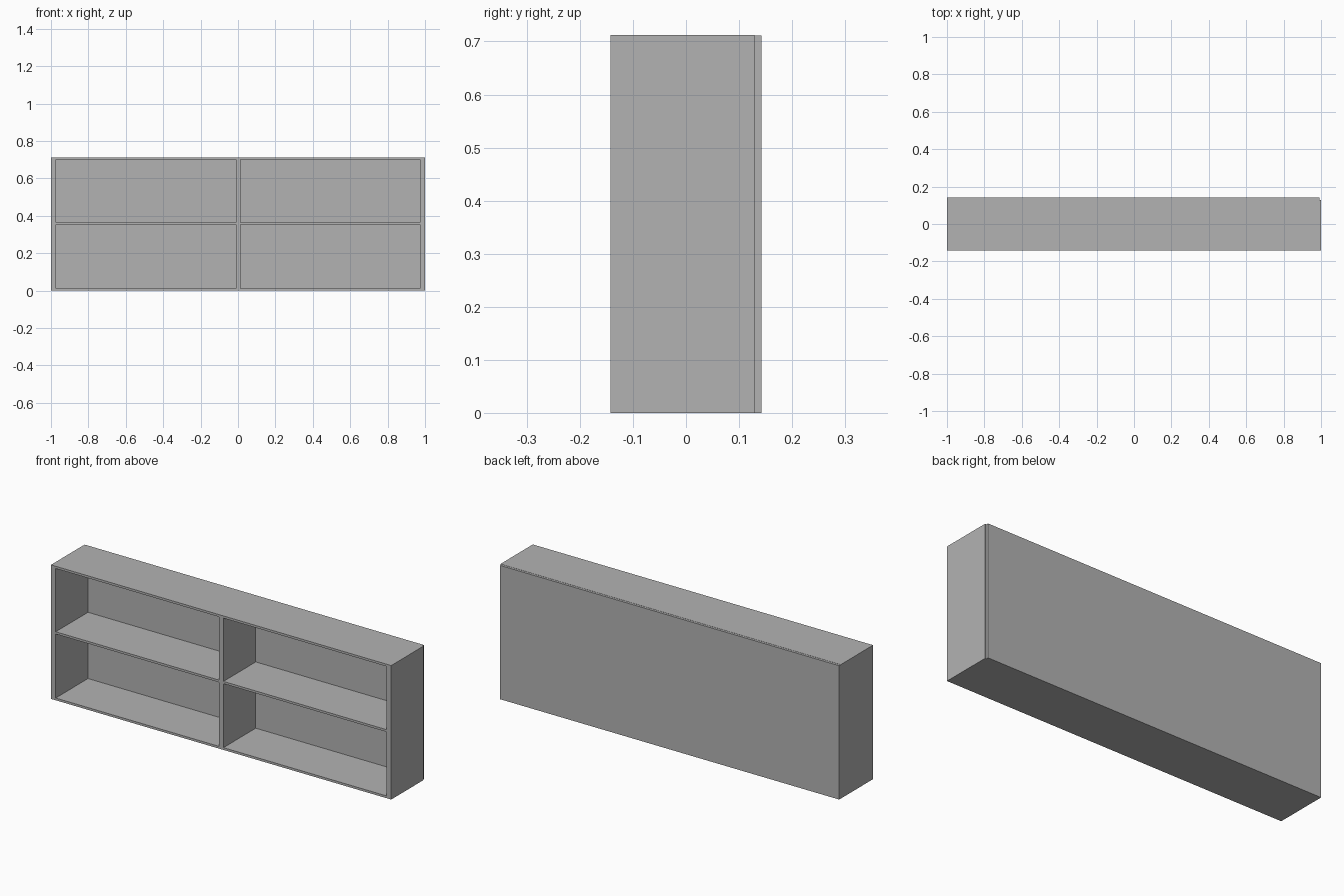
import bpy

cube = bpy.data.objects.get("Cube")
if cube:
    bpy.data.objects.remove(cube, do_unlink=True)

# Single flat grey for every board
grey = bpy.data.materials.new("light grey")
grey.use_nodes = True
colour = (0.45, 0.45, 0.45, 1)
grey.diffuse_color = colour
grey.node_tree.nodes["Principled BSDF"].inputs["Base Color"].default_value = colour


def board(name, x, y, z):
    """Box spanning the given (low, high) ranges."""
    bpy.ops.mesh.primitive_cube_add(size=1)
    ob = bpy.context.object
    ob.name = ob.data.name = name
    spans = (x, y, z)
    ob.location = [(a + b) / 2 for a, b in spans]
    ob.scale = [b - a for a, b in spans]
    bpy.ops.object.transform_apply(location=True, rotation=True, scale=True)
    ob.data.materials.append(grey)
    return ob


HEIGHT = 0.712
FRONT, BACK = -0.142, 0.142
PANEL = 0.129            # where the back panel starts
SIDE, BOARD = 0.028, 0.012
depth = (FRONT, PANEL)

# Uprights
board("right_side", (-1, -1 + SIDE), depth, (0, HEIGHT))
board("left_side", (1 - SIDE, 1), depth, (0, HEIGHT))
board("divider", (-0.012, 0.014), depth, (0, HEIGHT))

# Horizontal boards in each bay
bays = {"right": (-1 + SIDE, -0.012), "left": (0.014, 1 - SIDE)}
levels = {"bottom": 0, "shelf": (HEIGHT - BOARD) / 2 + 0.002, "top": HEIGHT - BOARD}
for bay, span in bays.items():
    for level, z in levels.items():
        board(f"{bay}_{level}", span, depth, (z, z + BOARD))

# Back panel, stopping just short of the left side
board("back_panel", (-1, 0.993), (PANEL, BACK), (0, HEIGHT - 0.001))
